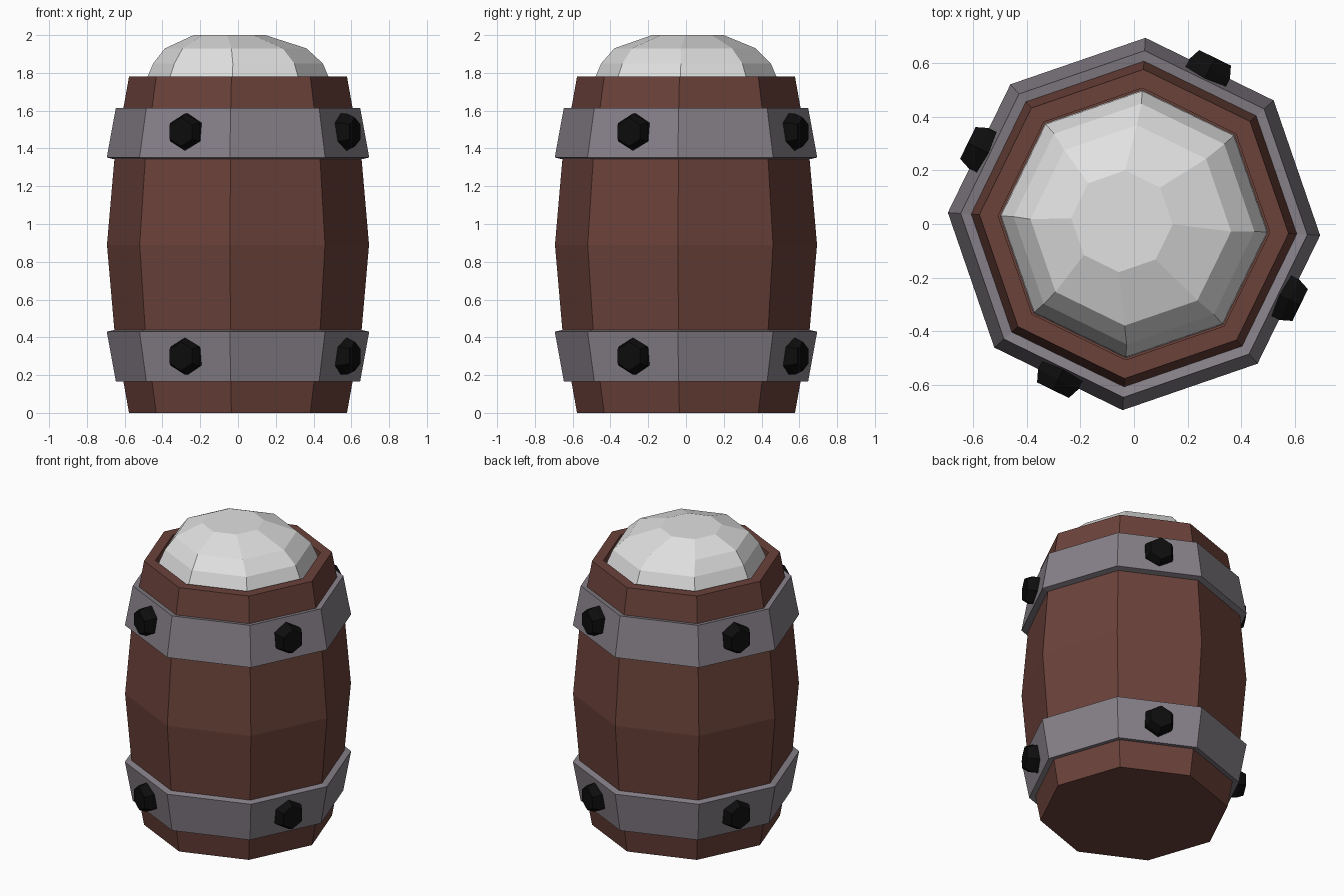
import bpy, bmesh, math
from mathutils import Matrix

if "Cube" in bpy.data.objects:
    bpy.data.objects.remove(bpy.data.objects["Cube"])

PHASE = math.radians(-3.5)  # octagon twist


def material(name, rgb):
    m = bpy.data.materials.new(name)
    m.diffuse_color = (*rgb, 1)
    m.use_nodes = True
    m.node_tree.nodes["Principled BSDF"].inputs["Base Color"].default_value = m.diffuse_color
    return m


wood = material("brown wood", (0.147, 0.054, 0.042))
metal = material("grey metal", (0.243, 0.220, 0.250))
iron = material("black iron", (0.004, 0.004, 0.004))
white = material("white", (0.75, 0.75, 0.75))


def loft(name, rings, mat, sides=8, phase=PHASE, closed=False, matrix=None):
    """Join rings (radius, z, cx, cy) into a solid; closed makes a hoop."""
    bm = bmesh.new()
    loops = []
    for r, z, *c in rings:
        cx, cy = c or (0, 0)
        loops.append([bm.verts.new((cx + r * math.cos(phase + math.tau * i / sides),
                                    cy + r * math.sin(phase + math.tau * i / sides), z))
                      for i in range(sides)])
    pairs = list(zip(loops, loops[1:]))
    if closed:
        pairs.append((loops[-1], loops[0]))
    else:
        bm.faces.new(loops[0])
        bm.faces.new(loops[-1])
    for a, b in pairs:
        for i in range(sides):
            j = (i + 1) % sides
            bm.faces.new((a[i], a[j], b[j], b[i]))
    bmesh.ops.recalc_face_normals(bm, faces=bm.faces)
    if matrix:
        bm.transform(matrix)
    me = bpy.data.meshes.new(name)
    bm.to_mesh(me)
    bm.free()
    me.materials.append(mat)
    ob = bpy.data.objects.new(name, me)
    bpy.context.collection.objects.link(ob)
    return ob


# Barrel body with a raised rim around the recessed top
loft("barrel_body", [(0.578, 0), (0.655, 0.43), (0.695, 0.89), (0.655, 1.35),
                     (0.578, 1.78), (0.508, 1.78), (0.508, 1.69)], wood)

# Metal hoops, the upper one mirrored about the barrel's middle
hoop = [(0.605, 0.175), (0.648, 0.167), (0.696, 0.43), (0.652, 0.44)]
loft("lower_hoop", hoop, metal, closed=True)
loft("upper_hoop", [(r, 1.782 - z) for r, z in hoop], metal, closed=True)

# Faceted dome with a slightly off-centre crown
loft("dome", [(0.500, 1.69), (0.497, 1.74), (0.450, 1.85),
              (0.375, 1.93, -0.012, -0.005), (0.190, 2.0, -0.045, 0.01)], white)

# Hexagonal bolts on every other hoop face
for level, z in (("lower", 0.30), ("upper", 1.487)):
    for k in range(4):
        m = (Matrix.Translation((0, 0, z))
             @ Matrix.Rotation(PHASE + math.radians(-22.5 + 90 * k), 4, 'Z')
             @ Matrix.Rotation(math.pi / 2, 4, 'Y'))
        loft(f"{level}_bolt_{k + 1}", [(0.097, 0.57), (0.097, 0.645), (0.076, 0.69)],
             iron, sides=6, phase=0, matrix=m)
